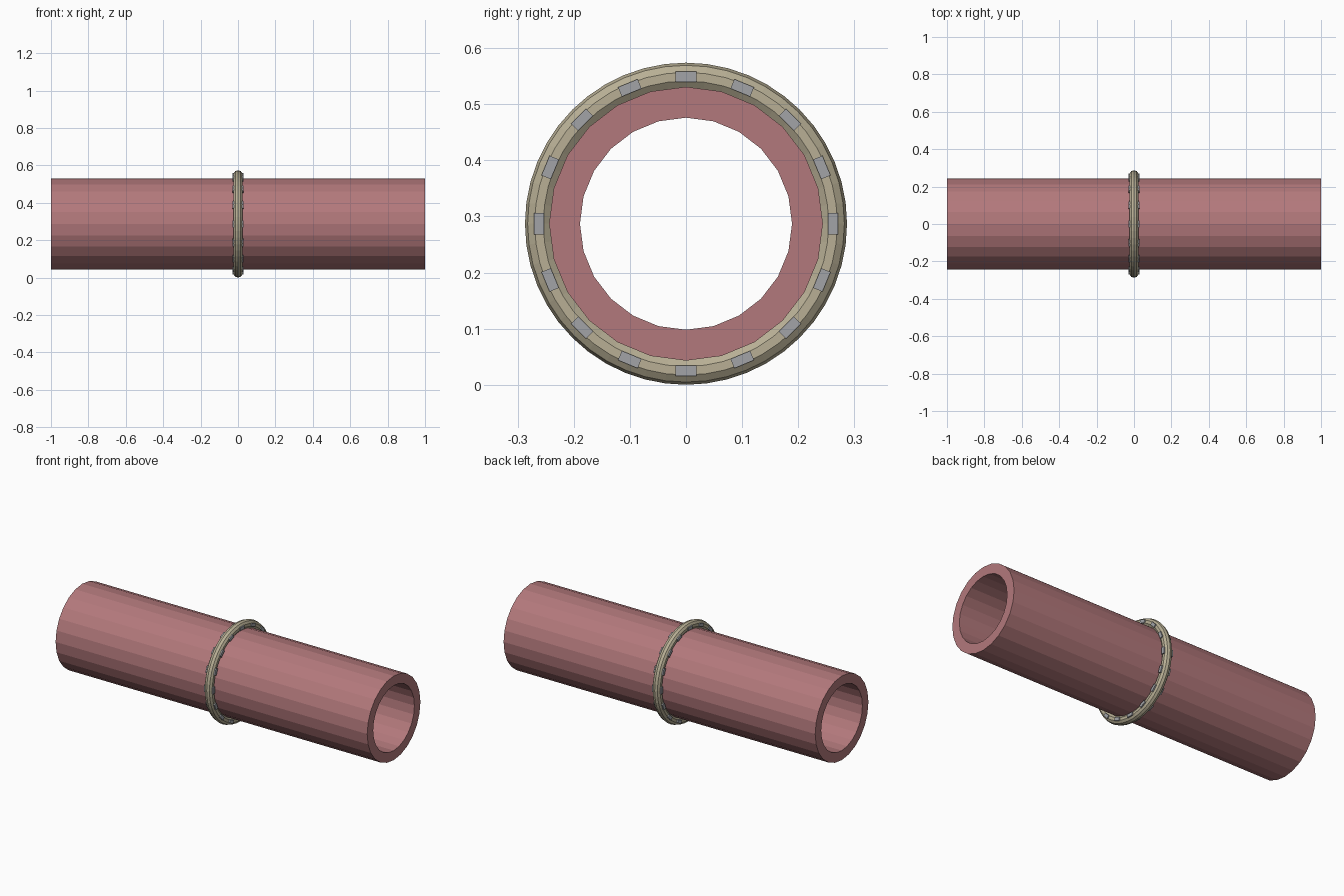
import bpy, bmesh, math
from mathutils import Matrix

if "Cube" in bpy.data.objects:
    bpy.data.objects.remove(bpy.data.objects["Cube"])

CZ = 0.287          # axis height
R_RING, R_SEC = 0.262, 0.025


def material(name, rgb):
    m = bpy.data.materials.new(name)
    m.diffuse_color = (*rgb, 1)
    m.use_nodes = True
    m.node_tree.nodes["Principled BSDF"].inputs["Base Color"].default_value = m.diffuse_color
    return m


def lathe(name, profile, sides, mat):
    """Revolve a closed (x, radius) profile around the x axis."""
    bm = bmesh.new()
    rings = []
    for i in range(sides):
        a = 2 * math.pi * i / sides
        rings.append([bm.verts.new((x, r * math.sin(a), r * math.cos(a))) for x, r in profile])
    n = len(profile)
    for i in range(sides):
        p, q = rings[i], rings[(i + 1) % sides]
        for j in range(n):
            k = (j + 1) % n
            bm.faces.new((p[j], p[k], q[k], q[j]))
    return finish(name, bm, mat)


def finish(name, bm, mat=None):
    bmesh.ops.recalc_face_normals(bm, faces=bm.faces)
    me = bpy.data.meshes.new(name)
    bm.to_mesh(me)
    bm.free()
    ob = bpy.data.objects.new(name, me)
    ob.location.z = CZ
    bpy.context.collection.objects.link(ob)
    if mat:
        me.materials.append(mat)
    return ob


# Hollow pipe
lathe("pipe", [(-1, 0.189), (1, 0.189), (1, 0.244), (-1, 0.244)], 24,
      material("pipe_red", (0.45, 0.19, 0.2)))

# Collar ring with a ten-sided section
section = [(R_SEC * math.sin(2 * math.pi * k / 10), R_RING + R_SEC * math.cos(2 * math.pi * k / 10))
           for k in range(10)]
lathe("collar_ring", section, 48, material("collar_tan", (0.48, 0.43, 0.3)))

# Sixteen blocks passing through the ring
bm = bmesh.new()
for i in range(16):
    m = (Matrix.Rotation(2 * math.pi * i / 16, 4, 'X')
         @ Matrix.Translation((0, 0, R_RING))
         @ Matrix.Diagonal((0.06, 0.038, 0.018, 1)))
    bmesh.ops.create_cube(bm, size=1, matrix=m)
finish("collar_blocks", bm, material("block_grey", (0.36, 0.37, 0.39)))
